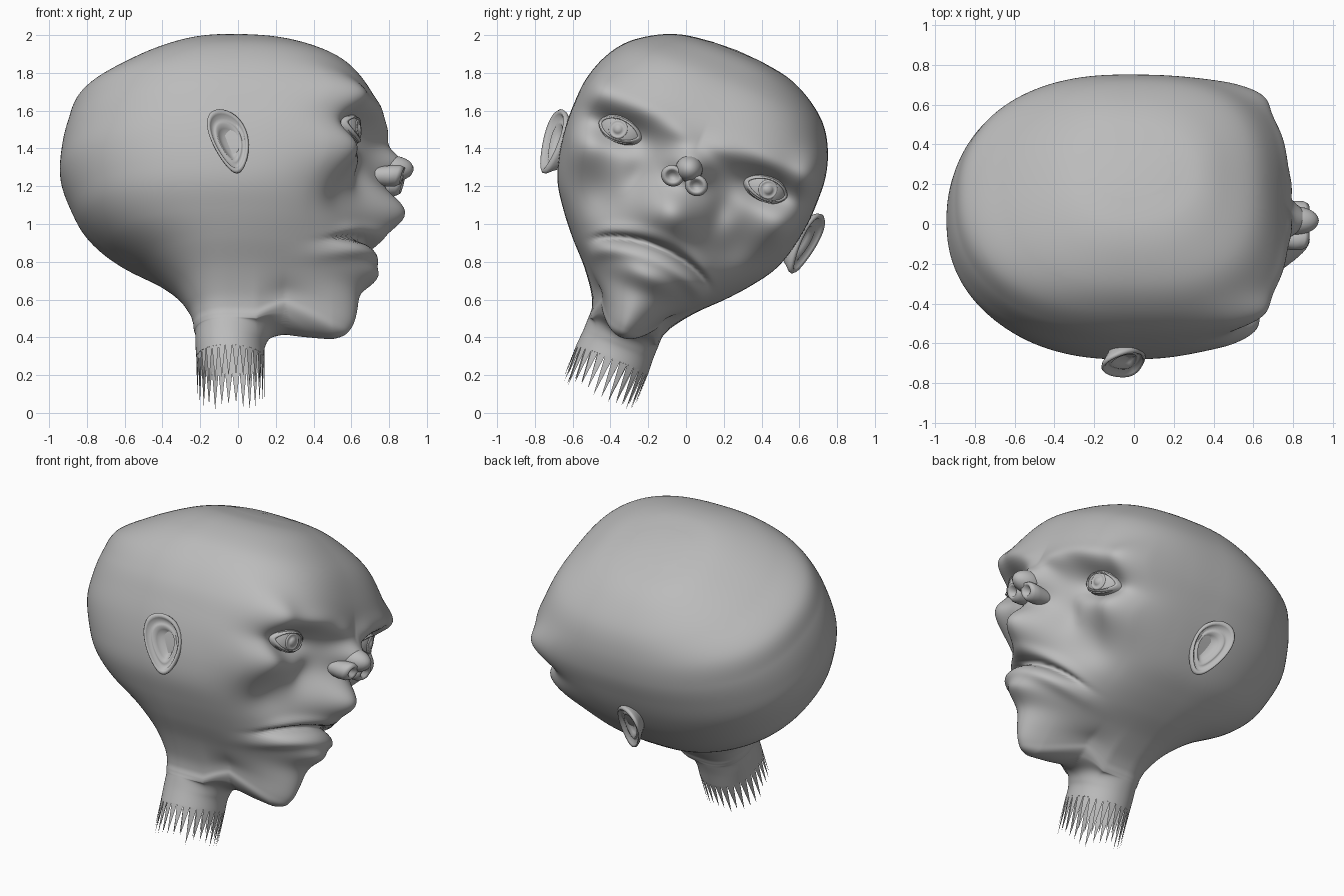
import bpy, bmesh, math, random
from math import sin, cos, pi, exp, sqrt
from mathutils import Vector

random.seed(4)
cube = bpy.data.objects.get("Cube")
if cube:
    bpy.data.objects.remove(cube, do_unlink=True)

# One clay grey for everything
clay = bpy.data.materials.new("clay_grey")
clay.use_nodes = True
clay.diffuse_color = (0.5, 0.5, 0.5, 1)
clay.node_tree.nodes["Principled BSDF"].inputs["Base Color"].default_value = (0.5, 0.5, 0.5, 1)

TILT = math.radians(-22)   # head leans sideways; all parts are built upright first


def finish(name, bm, smooth=True):
    bmesh.ops.recalc_face_normals(bm, faces=bm.faces[:])
    for f in bm.faces:
        f.smooth = smooth
    mesh = bpy.data.meshes.new(name)
    bm.to_mesh(mesh)
    bm.free()
    mesh.materials.append(clay)
    obj = bpy.data.objects.new(name, mesh)
    bpy.context.collection.objects.link(obj)
    obj.location = (0, 0, 1.25)
    obj.rotation_euler = (TILT, 0, 0)
    return obj


def bridge(bm, rings):
    """Join closed vertex rings of equal length with quads."""
    for a, b in zip(rings, rings[1:]):
        n = len(a)
        for i in range(n):
            j = (i + 1) % n
            bm.faces.new((a[i], a[j], b[j], b[i]))


def dish(name, profile, outline, place, n=40, close=True):
    """Concentric scaled outlines; profile holds (scale, height) pairs."""
    bm = bmesh.new()
    rings = []
    for scale, h in profile:
        ring = []
        for i in range(n):
            u, v = outline(2 * pi * i / n)
            ring.append(bm.verts.new(place(u * scale, v * scale, h)))
        rings.append(ring)
    bridge(bm, rings)
    if close:
        bm.faces.new(rings[-1])
    return finish(name, bm)


# Head sections: height, front x, back x, half width, front squareness
SECTIONS = [
    (.715, .18, -.18, .14, 2.2), (.69, .34, -.33, .30, 2.4), (.633, .47, -.48, .435, 2.6),
    (.54, .61, -.66, .56, 2.8), (.42, .70, -.845, .64, 3), (.28, .755, -.905, .685, 3.3),
    (.14, .74, -.935, .695, 3.5), (0, .68, -.94, .69, 3.4), (-.15, .66, -.89, .665, 3),
    (-.28, .65, -.82, .62, 2.6), (-.40, .65, -.69, .54, 2.4), (-.52, .64, -.48, .44, 2.2),
    (-.64, .64, -.34, .325, 2), (-.75, .63, -.265, .24, 1.9), (-.82, .60, -.24, .205, 1.8),
    (-.86, .54, -.235, .2, 1.8), (-.88, .38, -.23, .2, 1.8), (-.895, .2, -.225, .2, 1.9),
    (-.96, .145, -.225, .2, 2), (-1.04, .14, -.22, .205, 2)]

# Sculpt strokes, mirrored: side, height, side radius, height radius, push forward
STROKES = [
    (0, -.21, .17, .15, .23),      # muzzle
    (0, .06, .115, .09, .16),      # nose bridge
    (.12, .2, .12, .06, .035),     # frowning inner brow
    (.35, .25, .2, .06, .025),     # brow ridge
    (.62, .26, .1, .12, .09),      # brow corner
    (.42, .1, .19, .085, -.15),    # eye socket
    (.58, -.05, .13, .13, .09),    # cheekbone
    (.24, -.10, .07, .11, -.04),   # fold beside the nose
    (.38, -.25, .13, .15, -.06),   # hollow cheek
    (0, -.56, .2, .07, .1),        # lower lip centre
]


def section_point(sec, a):
    t, front, back, width, square = sec
    c = -.05
    n = square if cos(a) > 0 else 2.25
    r = (abs(cos(a)) ** n + abs(sin(a)) ** n) ** (-1 / n)
    reach = (front - c) if cos(a) > 0 else (c - back)
    return Vector((c + reach * r * cos(a), width * r * sin(a), t))


def sculpt(p):
    if p.x < .1:
        return p
    fade = max(0, min(1, (p.x - .2) / .2))
    s, t = abs(p.y), p.z
    push = sum(d * exp(-((s - s0) / rs) ** 2 - ((t - t0) / rt) ** 2)
               for s0, t0, rs, rt, d in STROKES)
    # Down-turned mouth: a groove with a heavy lip under it and a thin one above
    d = t + .40 + .08 * (s / .32) ** 2.2
    m = 1 / (1 + exp((s - .31) / .02))
    push += m * (-.06 * exp(-(d / .02) ** 2) + .065 * exp(-((d + .07) / .05) ** 2)
                 + .02 * exp(-((d - .05) / .035) ** 2))
    # Rounded jaw: edges lift toward the sides, chin drops at the front
    jaw = exp(-((t + .87) / .12) ** 2) * min(1, (p.x - .1) / .15)
    lift = jaw * (2.6 * s * s - .05 * max(0, min(1, (p.x - .25) / .25)))
    return Vector((p.x + push * fade, p.y, t + lift))


def catmull(k, u):
    g = [SECTIONS[max(0, min(len(SECTIONS) - 1, k + i))] for i in (-1, 0, 1, 2)]
    return [b + .5 * u * (c - a + u * (2 * a - 5 * b + 4 * c - d + u * (3 * (b - c) + d - a)))
            for a, b, c, d in zip(*g)]


# Head and neck in one skin, with finer columns across the face
bm = bmesh.new()
COLS, SUB = 220, 9
levels = [catmull(k, i / SUB) for k in range(len(SECTIONS) - 1) for i in range(SUB)]
levels.append(SECTIONS[-1])
rings = []
for sec in levels:
    ring = []
    for i in range(COLS):
        b = 2 * pi * i / COLS
        ring.append(bm.verts.new(sculpt(section_point(sec, b - .4 * sin(b)))))
    rings.append(ring)
bridge(bm, rings)
crown = bm.verts.new((0, 0, .722))
for i in range(COLS):
    bm.faces.new((crown, rings[0][(i + 1) % COLS], rings[0][i]))
finish("head_and_neck", bm)

# Ragged spikes around the neck opening
bm = bmesh.new()
SPIKES = 30
for i in range(SPIKES):
    a, b, mid = (2 * pi * (i + k) / SPIKES for k in (0, 1, .5))
    tip = section_point(SECTIONS[-1], mid)
    tip.z = -1.265 + random.uniform(0, .06)
    corners = [section_point(SECTIONS[-1], a), section_point(SECTIONS[-1], b), tip]
    bm.faces.new([bm.verts.new(p) for p in corners])
finish("neck_spikes", bm, False)

# Nose tip
bm = bmesh.new()
bmesh.ops.create_uvsphere(bm, u_segments=24, v_segments=16, radius=1)
for v in bm.verts:
    v.co = Vector((.81 + .12 * v.co.x, .072 * v.co.y, .045 + .07 * v.co.z))
finish("nose_tip", bm)


def circle(a):
    return cos(a), sin(a)


def almond(a):
    return .108 * cos(a), .052 * sin(a) * abs(sin(a)) ** .3


def ear_outline(a):
    v = sin(a)
    half = .1 + .03 * v
    return half * cos(a) - .035 * v, .172 * v


for side, label in ((1, "left"), (-1, "right")):
    # Eye: ball, lids and ringed iris, turned a little outward
    normal = Vector((cos(.25), side * sin(.25), 0))
    across = Vector((-sin(.25), side * cos(.25), 0))
    centre = Vector((.5, side * .393, .1))

    def on_eye(u, v, h):
        depth = sqrt(max(0, .0225 - u * u - v * v)) + h
        return centre + across * u + Vector((0, 0, v)) + normal * depth

    dish(label + "_eyeball", [(k / 6, 0) for k in (6, 5, 4, 3, 2, 1, .1)],
         lambda a: (.115 * cos(a), .07 * sin(a)), on_eye)
    dish(label + "_eyelids", [(.96, -.004), (1, .01), (1.1, .012), (1.2, 0), (1.36, -.04)],
         almond, on_eye, close=False)
    dish(label + "_iris", [(.052, -.002), (.05, .004), (.043, .004), (.04, .001),
                           (.024, .001), (.022, .005), (.004, .006)], circle, on_eye, 28)

    # Flared nostril with a hollow centre
    dish(label + "_nostril", [(.045, -.15), (.056, -.06), (.056, -.02), (.044, .005), (.03, 0),
                              (.02, -.025), (.004, -.03)], circle,
         lambda u, v, h: Vector((.865 + h + .3 * v, side * (.068 + 1.1 * u), -.022 + v)), 24)

    # Ear: rolled rim, hollow bowl, flaring out toward the back
    dish(label + "_ear", [(.6, -.09), (.85, -.03), (1, 0), (1.02, .015), (.95, .026), (.86, .018),
                          (.78, -.005), (.66, .0), (.58, .004), (.48, -.02), (.3, -.035),
                          (.02, -.035)], ear_outline,
         lambda u, v, h: Vector((-.045 + u, side * (.71 - .42 * u + h), -.09 + v)))
